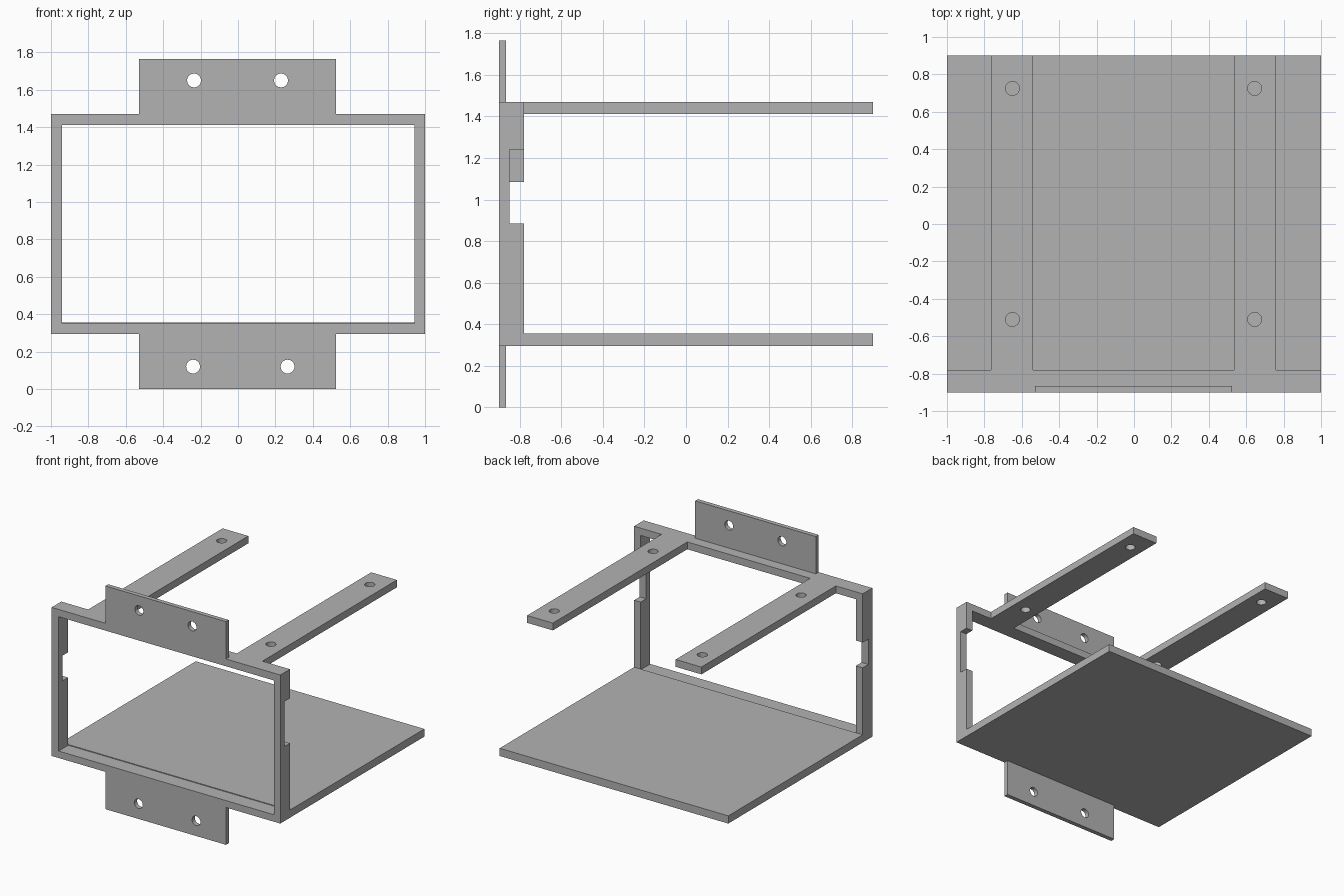
import bpy
import bmesh
from math import pi
from mathutils import Matrix, Vector

default = bpy.data.objects.get("Cube")
if default:
    bpy.data.objects.remove(default, do_unlink=True)

GREY = (0.45, 0.45, 0.45, 1)
grey = bpy.data.materials.new("plain grey")
grey.use_nodes = True
grey.diffuse_color = GREY
grey.node_tree.nodes["Principled BSDF"].inputs["Base Color"].default_value = GREY

FRONT, FRAME_BACK, BACK = -0.9, -0.78, 0.9
BOTTOM, TOP = 0.295, 1.47
INNER_TOP = 1.412
HOLE_RADIUS = 0.037


def make_object(name, bm):
    mesh = bpy.data.meshes.new(name)
    bm.to_mesh(mesh)
    bm.free()
    mesh.materials.append(grey)
    obj = bpy.data.objects.new(name, mesh)
    bpy.context.collection.objects.link(obj)
    return obj


def box(name, x, y, z):
    """Box from (low, high) ranges on each axis."""
    low, high = (Vector(p) for p in zip(x, y, z))
    bm = bmesh.new()
    bmesh.ops.create_cube(bm, size=1, matrix=Matrix.Translation((low + high) / 2)
                          @ Matrix.Diagonal((high - low).to_4d()))
    return make_object(name, bm)


def drill(name, centre, axis):
    """Round hole cutter along the y or z axis."""
    turn = Matrix.Rotation(pi / 2, 4, "X") if axis == "y" else Matrix.Identity(4)
    bm = bmesh.new()
    bmesh.ops.create_cone(bm, cap_ends=True, segments=32, radius1=HOLE_RADIUS,
                          radius2=HOLE_RADIUS, depth=0.3,
                          matrix=Matrix.Translation(centre) @ turn)
    return make_object(name, bm)


def cut(obj, cutters):
    """Subtract every cutter, bake the result and remove the cutters."""
    for cutter in cutters:
        cutter.hide_render = True
        mod = obj.modifiers.new("cut", "BOOLEAN")
        mod.operation = "DIFFERENCE"
        mod.solver = "EXACT"
        mod.object = cutter
    graph = bpy.context.evaluated_depsgraph_get()
    baked = bpy.data.meshes.new_from_object(obj.evaluated_get(graph))
    obj.modifiers.clear()
    obj.data = baked
    for cutter in cutters:
        bpy.data.objects.remove(cutter, do_unlink=True)


def smooth_holes(obj):
    bpy.ops.object.select_all(action="DESELECT")
    obj.select_set(True)
    bpy.context.view_layer.objects.active = obj
    bpy.ops.object.shade_smooth_by_angle(angle=pi / 6)


# Front frame with its opening and a rear notch in each upright
frame = box("front_frame", (-1, 1), (FRONT, FRAME_BACK), (BOTTOM, TOP))
cut(frame, [
    box("opening_cutter", (-0.94, 0.943), (-1, -0.7), (0.35, INNER_TOP)),
    box("right_notch_cutter", (-1.1, -0.9), (-0.85, -0.7), (0.885, 1.085)),
    box("left_notch_cutter", (0.9, 1.1), (-0.85, -0.7), (0.885, 1.24)),
])

# Floor plate, slightly proud of the frame's lower bar
box("floor_plate", (-1, 1), (FRAME_BACK, BACK), (BOTTOM, 0.356))

# Mounting tabs above and below the frame
for name, z, hole_z, hole_xs in (
        ("upper_tab", (TOP, 1.765), 1.65, (-0.235, 0.23)),
        ("lower_tab", (0, BOTTOM), 0.12, (-0.24, 0.265))):
    tab = box(name, (-0.53, 0.525), (FRONT, -0.865), z)
    cut(tab, [drill("hole_cutter", (x, FRONT, hole_z), "y") for x in hole_xs])
    smooth_holes(tab)

# Two top arms reaching back from the frame
for name, x, hole_x in (("right_arm", (-0.765, -0.54), -0.65),
                        ("left_arm", (0.535, 0.76), 0.645)):
    arm = box(name, x, (FRAME_BACK, BACK), (INNER_TOP, TOP))
    cut(arm, [drill("hole_cutter", (hole_x, y, TOP), "z") for y in (-0.51, 0.725)])
    smooth_holes(arm)
